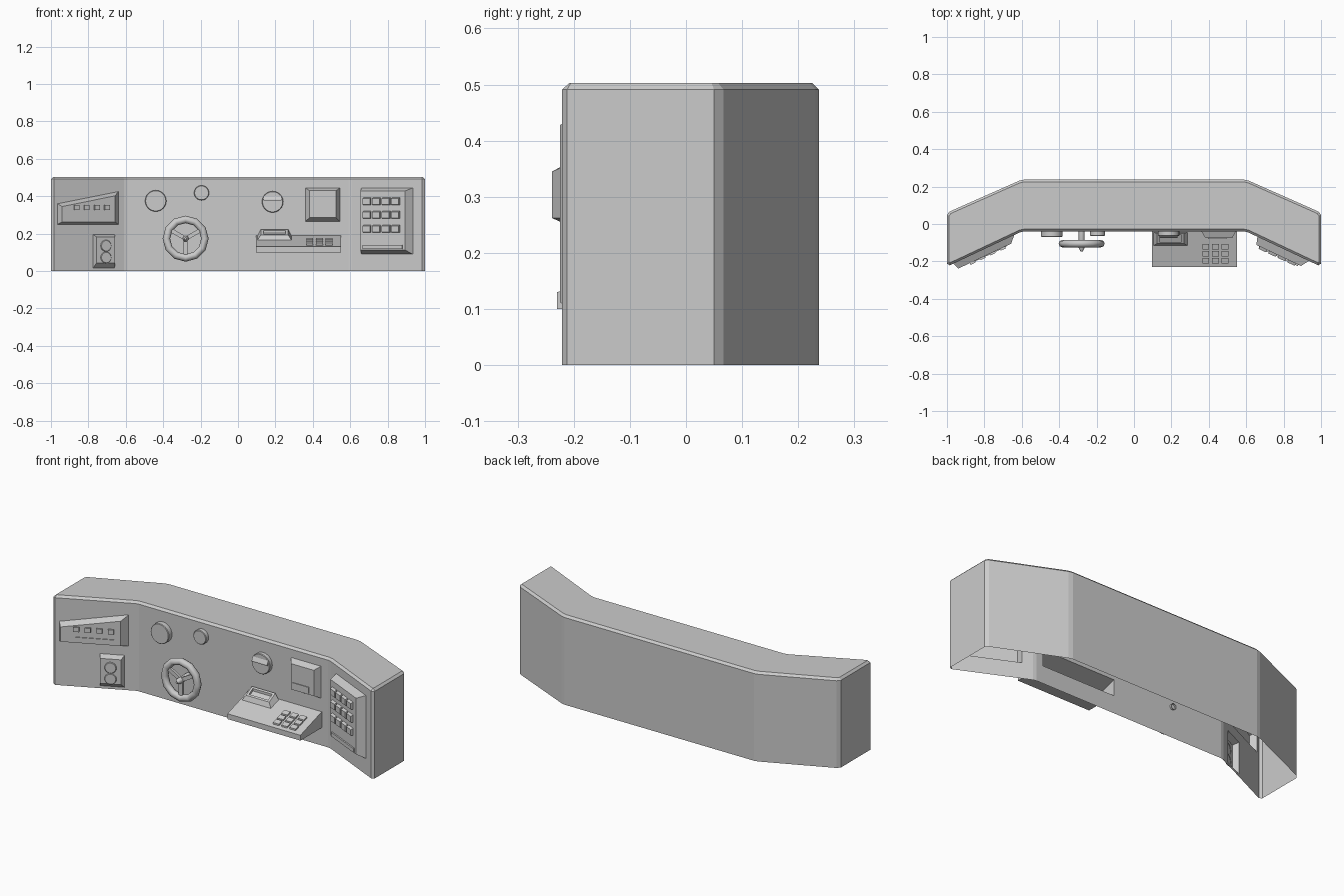
import bpy, bmesh, math
from mathutils import Vector, Matrix

if "Cube" in bpy.data.objects:
    bpy.data.objects.remove(bpy.data.objects["Cube"])


def wall(x, z, w=0.0):
    """Point on the folded front wall, raised outward by w."""
    if abs(x) <= 0.6:
        return Vector((x, -0.04 - w, z))
    s = math.copysign(1, x)
    return Vector((x - s * 0.425 * w, -0.04 - 0.47 * (abs(x) - 0.6) - 0.905 * w, z))


def finish(bm, name, smooth=False):
    me = bpy.data.meshes.new(name)
    bm.to_mesh(me)
    bm.free()
    ob = bpy.data.objects.new(name, me)
    bpy.context.collection.objects.link(ob)
    if smooth:
        bpy.ops.object.select_all(action='DESELECT')
        ob.select_set(True)
        bpy.context.view_layer.objects.active = ob
        bpy.ops.object.shade_smooth_by_angle(angle=math.radians(40))
    return ob


def loft(name, rings, smooth=False):
    """Skin through rings of points and cap the last one; the back stays open."""
    bm = bmesh.new()
    vs = [[bm.verts.new(p) for p in r] for r in rings]
    n = len(vs[0])
    for a, b in zip(vs, vs[1:]):
        for i in range(n):
            j = (i + 1) % n
            bm.faces.new((a[i], a[j], b[j], b[i]))
    bm.faces.new(vs[-1])
    return finish(bm, name, smooth)


def rect(x0, x1, z0, z1):
    return [(x0, z0), (x1, z0), (x1, z1), (x0, z1)]


def raised(name, base, face, w0, w1):
    return loft(name, [[wall(x, z, w0) for x, z in base], [wall(x, z, w1) for x, z in face]])


def button(name, x0, x1, z0, z1, w0, h):
    r = rect(x0, x1, z0, z1)
    return raised(name, r, r, w0, w0 + h)


def disc(name, x, z, r, w0, w1, n=24):
    c, up = wall(x, z), Vector((0, 0, 1))
    nrm = (wall(x, z, 1) - c).normalized()
    side = up.cross(nrm)
    def ring(rad, w):
        return [c + nrm * w + (side * math.cos(a) + up * math.sin(a)) * rad
                for a in (2 * math.pi * i / n for i in range(n))]
    return loft(name, [ring(r, w0), ring(r, w1 - 0.003), ring(r - 0.003, w1)], True)


# Unit footprints on the front wall
radio = [(-0.965, 0.25), (-0.64, 0.25), (-0.64, 0.425), (-0.965, 0.36)]
speaker = rect(-0.775, -0.66, 0.015, 0.195)
screen = rect(0.36, 0.545, 0.265, 0.445)
desk_hole = rect(0.095, 0.55, 0.10, 0.19)
switchboard = rect(0.66, 0.935, 0.09, 0.445)

# Console shell, open underneath, with the unit footprints cut out of the front
half = [(0.59, -0.04), (0.61, -0.0447), (0.985, -0.221), (1, -0.212),
        (1, 0.05), (0.985, 0.067), (0.615, 0.231), (0.59, 0.237)]
outline = half + [(-x, y) for x, y in reversed(half)]
bm = bmesh.new()
lo = [bm.verts.new((x, y, 0)) for x, y in outline]
hi = [bm.verts.new((x, y, 0.491)) for x, y in outline]
n = len(outline)
sides = [bm.faces.new((lo[i], lo[(i + 1) % n], hi[(i + 1) % n], hi[i])) for i in range(n)]
top = bm.faces.new(hi)
bm.normal_update()
bmesh.ops.inset_region(bm, faces=[top], thickness=0.012, depth=0.012, use_even_offset=True)
for idx, holes in ((1, [switchboard]), (n - 1, [screen, desk_hole]), (n - 3, [radio, speaker])):
    f = sides[idx]
    edges, nrm = list(f.edges), f.normal.copy()
    bmesh.ops.delete(bm, geom=[f], context='FACES_ONLY')
    for h in holes:
        vs = [bm.verts.new(wall(x, z)) for x, z in h]
        edges += [bm.edges.new((vs[i], vs[(i + 1) % 4])) for i in range(4)]
    bmesh.ops.triangle_fill(bm, edges=edges, use_beauty=True, normal=nrm)
bm.normal_update()
finish(bm, "console_shell")

# Left radio unit with four buttons and a slot
raised("radio_unit", radio, [(-0.955, 0.262), (-0.672, 0.262), (-0.672, 0.402), (-0.955, 0.345)], 0, 0.035)
for i in range(4):
    x = -0.893 + i * 0.054
    button(f"radio_button_{i}", x, x + 0.027, 0.327, 0.353, 0.035, 0.01)
button("radio_slot", -0.893, -0.7, 0.268, 0.295, 0.035, 0.004)

# Left lower box with two round knobs
raised("speaker_box", speaker, rect(-0.77, -0.67, 0.043, 0.183), 0, 0.032)
for z in (0.135, 0.072):
    disc("speaker_knob", -0.72, z, 0.031, 0.03, 0.037, 20)

# Round gauges
disc("large_gauge", -0.44, 0.375, 0.057, 0, 0.03)
disc("small_gauge", -0.195, 0.418, 0.04, 0, 0.024)
disc("compass_gauge", 0.185, 0.37, 0.057, 0, 0.024)
raised("compass_window", rect(0.137, 0.233, 0.376, 0.405), rect(0.137, 0.233, 0.376, 0.382), 0.022, 0.034)

# Screen with a lower plate
raised("screen_box", screen, rect(0.382, 0.525, 0.285, 0.43), 0, 0.035)
button("screen_plate", 0.395, 0.495, 0.292, 0.327, 0.035, 0.004)

# Right switchboard with 4 x 3 slanted switches and a bottom bar
raised("switchboard", switchboard, rect(0.672, 0.911, 0.112, 0.428), 0, 0.042)
for r, z in enumerate((0.352, 0.28, 0.205)):
    for c in range(4):
        x = 0.69 + c * 0.051
        raised(f"switch_{r}_{c}", rect(x, x + 0.04, z, z + 0.042),
               rect(x, x + 0.04, z + 0.003, z + 0.036), 0.042, 0.056)
button("switchboard_bar", 0.688, 0.897, 0.118, 0.14, 0.042, 0.008)


# Sloping desk
def slope(y):
    return 0.13 + (y + 0.23) * 0.06 / 0.19


bm = bmesh.new()
prof = [(-0.04, 0.10), (-0.23, 0.10), (-0.23, 0.13), (-0.04, 0.19)]
a, b = [[bm.verts.new((x, y, z)) for y, z in prof] for x in (0.095, 0.55)]
for i in range(3):
    bm.faces.new((a[i], a[i + 1], b[i + 1], b[i]))
bm.faces.new(a[::-1])
bm.faces.new(b)
bm.normal_update()
finish(bm, "desk")


# Desk keypad and handset cradle
def on_desk(x0, x1, y0, y1, h0, h1=None):
    h1 = h0 if h1 is None else h1
    return [(x0, y0, slope(y0) + h0), (x1, y0, slope(y0) + h0),
            (x1, y1, slope(y1) + h1), (x0, y1, slope(y1) + h1)]


for r in range(3):
    for c in range(3):
        x, y = 0.365 + c * 0.052, -0.21 + r * 0.037
        loft(f"desk_key_{r}_{c}", [on_desk(x, x + 0.037, y, y + 0.028, h) for h in (0, 0.009)])
loft("handset_cradle", [on_desk(0.105, 0.285, -0.115, -0.045, 0),
                        on_desk(0.122, 0.268, -0.105, -0.05, 0.024, 0.036),
                        on_desk(0.135, 0.255, -0.095, -0.06, 0.026, 0.034),
                        on_desk(0.135, 0.255, -0.095, -0.06, 0.014, 0.020)])

# Steering wheel: rim, three spokes and shaft
hub = Vector((-0.28, -0.105, 0.173))
bpy.ops.mesh.primitive_torus_add(major_radius=0.103, minor_radius=0.02, major_segments=12,
                                 minor_segments=8, location=hub, rotation=(math.pi / 2, 0, 0))
bpy.context.object.name = "wheel_rim"
bpy.ops.object.shade_smooth_by_angle(angle=math.radians(50))
for k, deg in enumerate((30, 150, 270)):
    bm = bmesh.new()
    bmesh.ops.create_cube(bm, size=1, matrix=Matrix.Translation(hub)
                          @ Matrix.Rotation(-math.radians(deg), 4, 'Y')
                          @ Matrix.Translation((0.048, 0, 0))
                          @ Matrix.Diagonal((0.092, 0.014, 0.022, 1)))
    finish(bm, f"wheel_spoke_{k}")
shaft = [(0.016, -0.03), (0.016, -0.128), (0.006, -0.146)]
loft("wheel_shaft", [[(hub.x + r * math.cos(t), y, hub.z + r * math.sin(t))
                      for t in (2 * math.pi * i / 12 for i in range(12))] for r, y in shaft], True)
